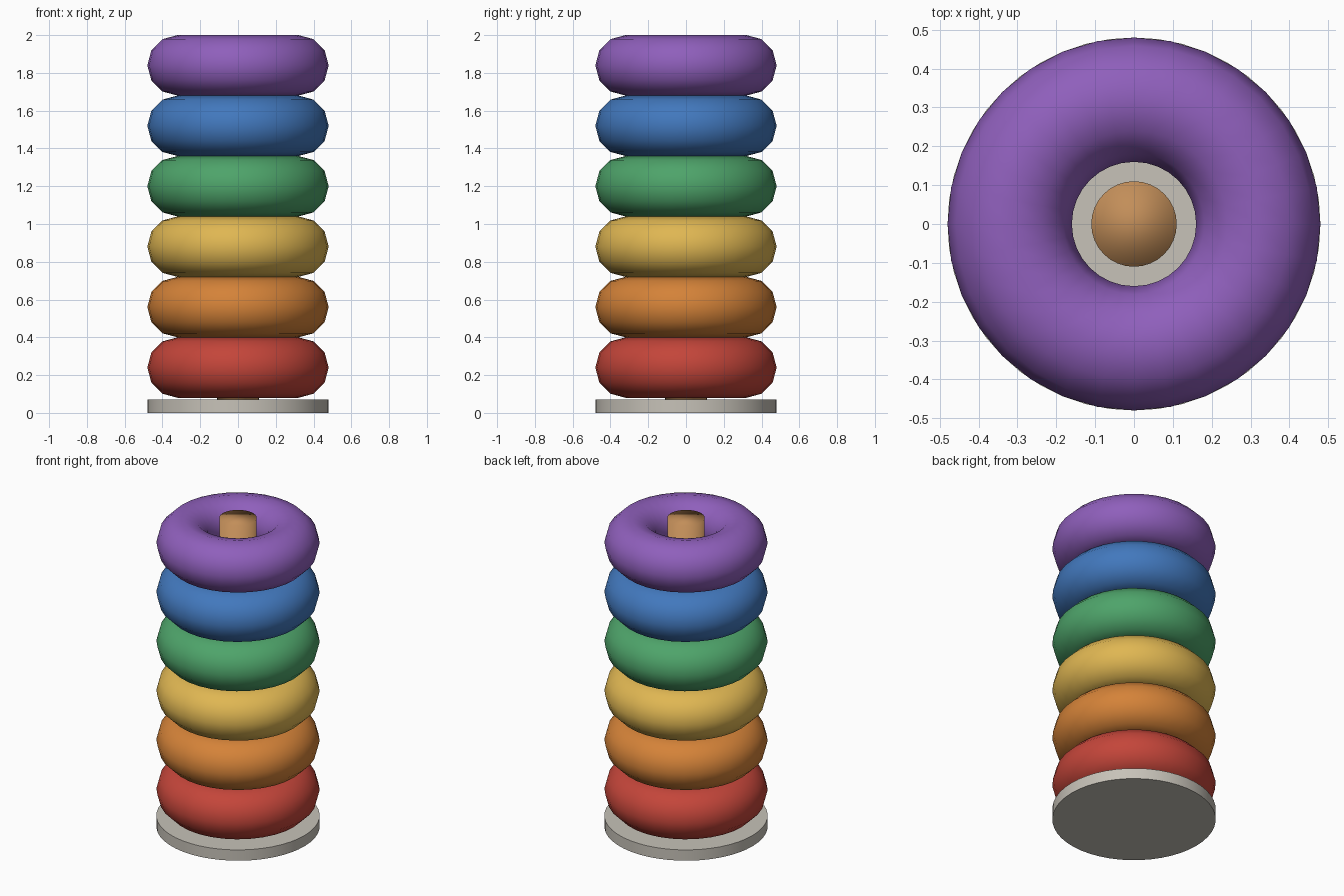
import bpy
import math

cube = bpy.data.objects.get("Cube")
if cube:
    bpy.data.objects.remove(cube, do_unlink=True)

BASE_HEIGHT = 0.07
RING_RADIUS, TUBE_RADIUS = 0.32, 0.16
TOP = 2.0


def make_material(name, rgb):
    mat = bpy.data.materials.new(name)
    mat.use_nodes = True
    colour = (*rgb, 1.0)
    mat.diffuse_color = colour
    mat.node_tree.nodes["Principled BSDF"].inputs["Base Color"].default_value = colour
    return mat


def finish(name, mat):
    obj = bpy.context.object
    obj.name = obj.data.name = name
    obj.data.materials.append(mat)
    return obj


def add_cylinder(name, radius, bottom, top, sides, mat):
    bpy.ops.mesh.primitive_cylinder_add(
        vertices=sides, radius=radius, depth=top - bottom,
        location=(0, 0, (bottom + top) / 2))
    return finish(name, mat)


# Flat round base with a crisp rim
add_cylinder("base", 0.48, 0, BASE_HEIGHT, 48,
             make_material("warm grey", (0.57, 0.54, 0.48)))
bpy.ops.object.shade_smooth_by_angle(angle=math.radians(30))

# Wooden peg, shaded softly over its top
add_cylinder("peg", 0.11, 0.02, TOP, 32,
             make_material("wood brown", (0.54, 0.27, 0.10)))
bpy.ops.object.shade_smooth()

# Stacked rings, bottom to top
ring_colours = {
    "red": (0.55, 0.06, 0.042),
    "orange": (0.66, 0.225, 0.04),
    "yellow": (0.74, 0.47, 0.085),
    "green": (0.076, 0.37, 0.144),
    "blue": (0.054, 0.188, 0.51),
    "purple": (0.275, 0.115, 0.50),
}
for i, (colour, rgb) in enumerate(ring_colours.items()):
    level = TOP - TUBE_RADIUS - 2 * TUBE_RADIUS * (len(ring_colours) - 1 - i)
    bpy.ops.mesh.primitive_torus_add(
        major_radius=RING_RADIUS, minor_radius=TUBE_RADIUS,
        major_segments=32, minor_segments=12, location=(0, 0, level))
    finish(colour + "_ring", make_material(colour, rgb))
    bpy.ops.object.shade_smooth()
